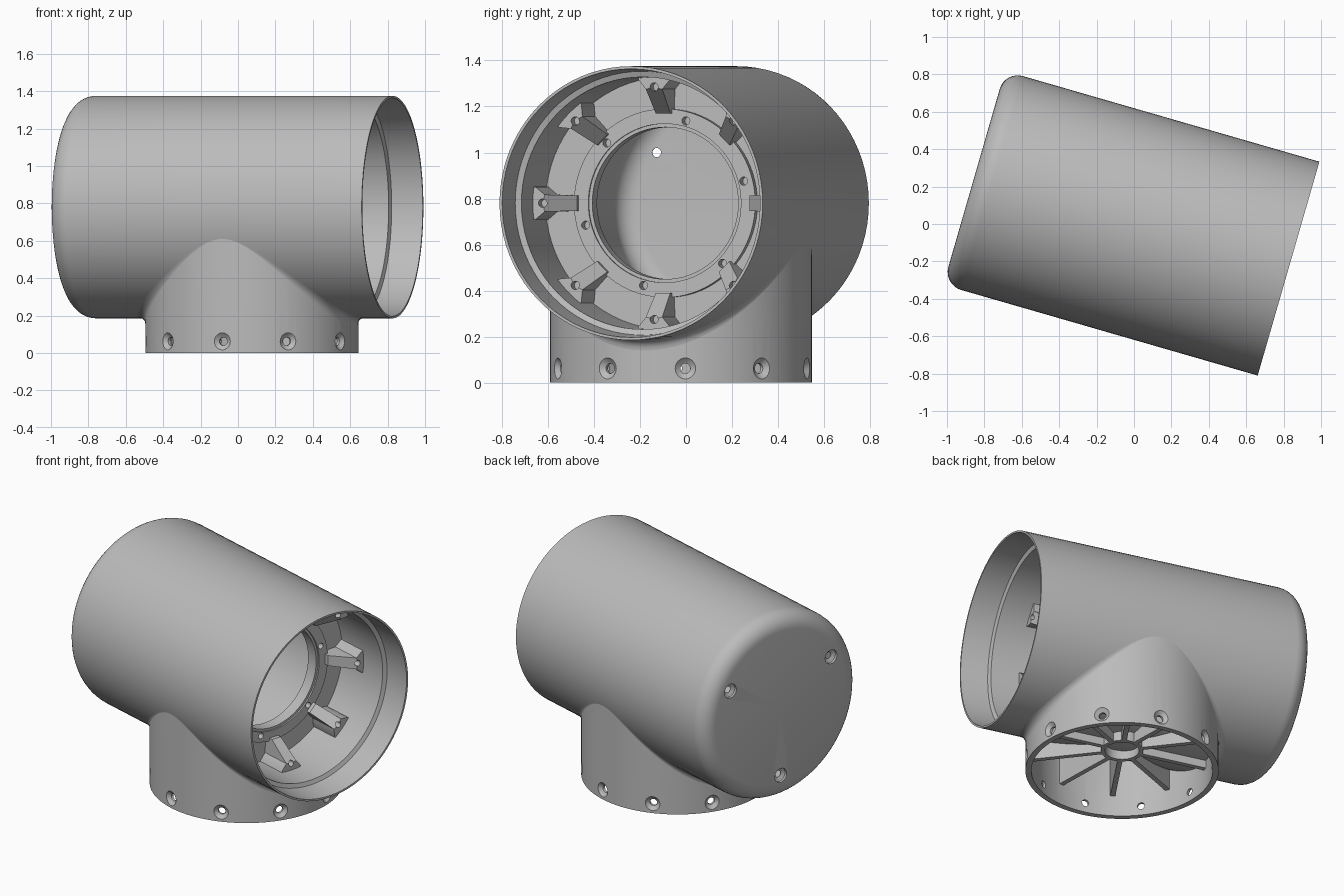
import bpy, bmesh
from math import sin, cos, pi, radians, sqrt
from mathutils import Matrix, Vector

cube = bpy.data.objects.get("Cube")
if cube:
    bpy.data.objects.remove(cube, do_unlink=True)

grey = bpy.data.materials.new("plain grey")
grey.use_nodes = True
grey.diffuse_color = (0.5, 0.5, 0.5, 1)
grey.node_tree.nodes["Principled BSDF"].inputs["Base Color"].default_value = (0.5, 0.5, 0.5, 1)

AXIS_Z = 0.78      # height of the barrel axis
BARREL_R = 0.595
BASE_R = 0.57
BASE_X = 0.077     # base centre along the barrel
SEGS = 80
TURN = Matrix.Rotation(radians(-16.1), 4, 'Z')
AXIS = Matrix.Translation((0, 0, AXIS_Z))
BASE = Matrix.Translation((BASE_X, 0, 0))


def lathe(bm, profile, matrix, segs):
    """Revolve (along, radius) points around the x axis."""
    verts = [bm.verts.new(matrix @ Vector((s, 0, r))) for s, r in profile]
    edges = [bm.edges.new(pair) for pair in zip(verts, verts[1:])]
    bmesh.ops.spin(bm, geom=verts + edges, cent=matrix.translation,
                   axis=matrix.to_3x3() @ Vector((1, 0, 0)),
                   angle=2 * pi, steps=segs, use_merge=False)
    bmesh.ops.remove_doubles(bm, verts=bm.verts[:], dist=1e-5)


def finish(bm, name, cutter=None):
    """Turn a bmesh into a named object, cut its holes, and shade it."""
    bmesh.ops.recalc_face_normals(bm, faces=bm.faces[:])
    mesh = bpy.data.meshes.new(name)
    bm.to_mesh(mesh)
    bm.free()
    obj = bpy.data.objects.new(name, mesh)
    bpy.context.collection.objects.link(obj)
    mesh.materials.append(grey)
    bpy.ops.object.select_all(action='DESELECT')
    obj.select_set(True)
    bpy.context.view_layer.objects.active = obj
    if cutter:
        mod = obj.modifiers.new("holes", 'BOOLEAN')
        mod.object, mod.solver = cutter, 'EXACT'
        bpy.ops.object.modifier_apply(modifier=mod.name)
        bpy.data.objects.remove(cutter, do_unlink=True)
        obj.select_set(True)
        bpy.context.view_layer.objects.active = obj
    obj.data.transform(TURN)
    bpy.ops.object.shade_smooth_by_angle(angle=radians(32))
    return obj


def hole_cutter(name, holes):
    """One helper mesh from (matrix, profile) pairs."""
    bm = bmesh.new()
    for matrix, profile in holes:
        part = bmesh.new()
        lathe(part, profile, matrix, 20)
        temp = bpy.data.meshes.new(name)
        part.to_mesh(temp)
        part.free()
        bm.from_mesh(temp)
        bpy.data.meshes.remove(temp)
    bmesh.ops.recalc_face_normals(bm, faces=bm.faces[:])
    mesh = bpy.data.meshes.new(name)
    bm.to_mesh(mesh)
    bm.free()
    obj = bpy.data.objects.new(name, mesh)
    bpy.context.collection.objects.link(obj)
    obj.hide_render = True
    return obj


def on_axis(s, r, degrees):
    """Place a hole parallel to the barrel axis."""
    a = radians(degrees)
    return AXIS @ Matrix.Translation((s, r * cos(a), r * sin(a)))


def under_barrel(y, r):
    """Height of the barrel's lower surface of radius r at side offset y."""
    return AXIS_Z - sqrt(max(r * r - y * y, 0))


def grid(bm, rows, closed=True):
    """Bridge rows of points with quads."""
    rows = [[bm.verts.new(p) for p in row] for row in rows]
    for a, b in zip(rows, rows[1:]):
        n = len(a)
        for i in range(n if closed else n - 1):
            j = (i + 1) % n
            bm.faces.new((a[i], a[j], b[j], b[i]))


ANGLES = [2 * pi * i / SEGS for i in range(SEGS)]


def ring(r, height):
    """Circle of points around the base axis; height depends on the side offset."""
    return [BASE @ Vector((r * cos(a), r * sin(a), height(r * sin(a)))) for a in ANGLES]


def saddle_tube(bm, r_out, r_in, bottom):
    """Upright tube whose top follows the barrel."""
    top = lambda y: under_barrel(y, 0.58)
    low = lambda y: bottom
    rows = [ring(r_out, low), ring(r_out, top), ring(r_in, top), ring(r_in, low)]
    grid(bm, rows + rows[:1])
    bmesh.ops.remove_doubles(bm, verts=bm.verts[:], dist=1e-5)


# Barrel: closed rounded back, thin open front, inner mounting flange
bend = [i * pi / 16 for i in range(9)]
outer = [(-0.89, 0)] + [(-0.79 - 0.1 * cos(a), 0.495 + 0.1 * sin(a)) for a in bend]
front = [(0.86, 0.595), (0.86, 0.583), (0.69, 0.573), (0.68, 0.548), (0.30, 0.548),
         (0.30, 0.41), (0.335, 0.41), (0.335, 0.345), (0.325, 0.345), (0.325, 0.33),
         (0.25, 0.33), (0.25, 0.548)]
inner = [(-0.77 - 0.09 * cos(a), 0.458 + 0.09 * sin(a)) for a in reversed(bend)] + [(-0.86, 0)]
screw = [(-0.03, 0), (-0.03, 0.045), (0, 0.045), (0.012, 0.02), (0.06, 0.02), (0.06, 0)]
pin = [(-0.05, 0), (-0.05, 0.018), (0.05, 0.018), (0.05, 0)]
barrel_holes = [(on_axis(-0.875, 0.44, 30 + 120 * k), screw) for k in range(3)]
barrel_holes += [(on_axis(0.335, 0.37, 15 + 60 * k), pin) for k in range(6)]
bm = bmesh.new()
lathe(bm, outer + front + inner, AXIS, SEGS)
finish(bm, "barrel", hole_cutter("barrel_holes", barrel_holes))

# Eight flared mounting tabs inside the open end
half = [(0.075, 0.56), (0.07, 0.535), (0.037, 0.495), (0.033, 0.39)]
outline = half + [(-w, r) for w, r in reversed(half)]
bm = bmesh.new()
for k in range(8):
    spin = AXIS @ Matrix.Rotation(k * pi / 4, 4, 'X')
    face = bm.faces.new([bm.verts.new(spin @ Vector((0.29, w, r))) for w, r in outline])
    lifted = bmesh.ops.extrude_face_region(bm, geom=[face])["geom"]
    for v in [g for g in lifted if isinstance(g, bmesh.types.BMVert)]:
        local = spin.inverted() @ v.co
        radius = local.z
        v.co.x = 0.5 if radius > 0.42 else 0.36
tab_holes = [(on_axis(0.5, 0.505, 45 * k), pin) for k in range(8)]
finish(bm, "mounting_tabs", hole_cutter("tab_holes", tab_holes))

# Base collar with ten countersunk holes
radial = [(0.50, 0), (0.50, 0.022), (0.55, 0.022), (0.555, 0.03), (0.575, 0.052),
          (0.60, 0.052), (0.60, 0)]
collar_holes = []
for k in range(10):
    place = BASE @ Matrix.Translation((0, 0, 0.062)) @ Matrix.Rotation(pi / 2 + k * pi / 5, 4, 'Z')
    collar_holes.append((place, radial))
bm = bmesh.new()
saddle_tube(bm, BASE_R, 0.535, 0)
finish(bm, "base_collar", hole_cutter("collar_holes", collar_holes))

# Fillet where the collar meets the barrel, fading out at the sides
rows = []
for i in range(6):
    phi = i * pi / 10
    row = []
    for a in ANGLES:
        size = 0.045 * cos(a) ** 2
        r = BASE_R + 0.0005 + size * (1 - cos(phi))
        z = under_barrel(r * sin(a), BARREL_R) - size * (1 - sin(phi))
        row.append(BASE @ Vector((r * cos(a), r * sin(a), z)))
    rows.append(row)
bm = bmesh.new()
grid(bm, rows)
finish(bm, "collar_fillet")

# Central hub under the barrel
bm = bmesh.new()
saddle_tube(bm, 0.125, 0.1, 0.135)
finish(bm, "base_hub")

# Ten radial ribs from hub to collar
bm = bmesh.new()
for k in range(10):
    spin = Matrix.Rotation(pi / 10 + pi / 2 + k * pi / 5, 4, 'Z')
    rows = []
    for i in range(9):
        r = 0.115 + 0.43 * i / 8
        row = []
        for w, is_top in ((-0.015, False), (0.015, False), (0.015, True), (-0.015, True)):
            p = spin @ Vector((r, w, 0.135))
            if is_top:
                p.z = under_barrel(p.y, 0.58)
            row.append(BASE @ p)
        rows.append(row)
    grid(bm, rows)
finish(bm, "base_ribs")
